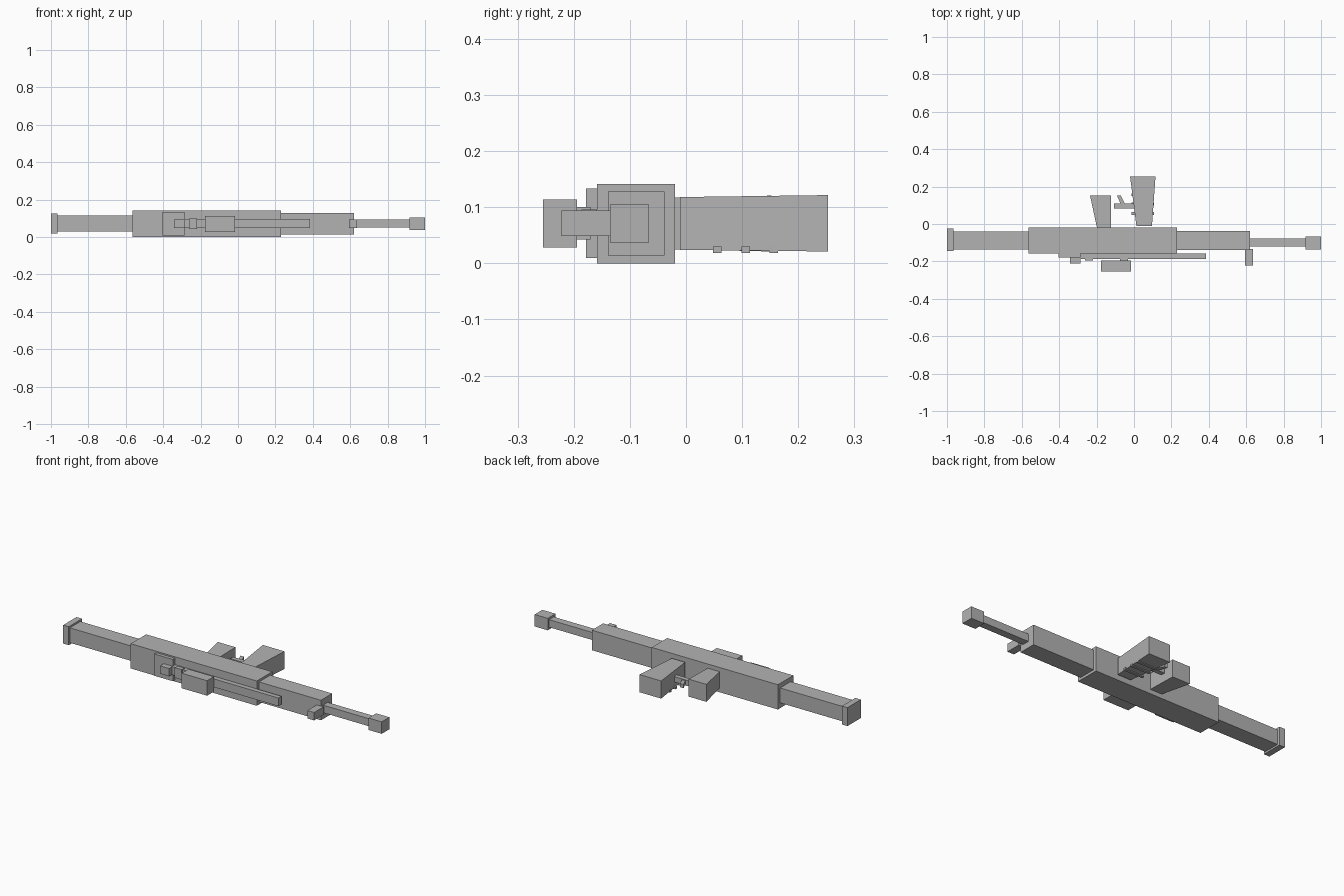
import bpy

grey = bpy.data.materials.new("plain grey")
grey.diffuse_color = (0.45, 0.45, 0.45, 1)


def taper(name, y0, x0, z0, y1, x1, z1):
    """Block running along y between two rectangles (x range, z range)."""
    verts = []
    for y, xr, zr in ((y0, x0, z0), (y1, x1, z1)):
        verts += [(xr[0], y, zr[0]), (xr[1], y, zr[0]),
                  (xr[1], y, zr[1]), (xr[0], y, zr[1])]
    faces = [(0, 1, 2, 3), (7, 6, 5, 4)]
    faces += [(i, i + 4, (i + 1) % 4 + 4, (i + 1) % 4) for i in range(4)]
    mesh = bpy.data.meshes.new(name)
    mesh.from_pydata(verts, [], faces)
    mesh.materials.append(grey)
    mesh.update()
    obj = bpy.data.objects.new(name, mesh)
    bpy.context.collection.objects.link(obj)
    return obj


def box(name, x, y, z):
    return taper(name, y[0], x, z, y[1], x, z)


# Main body along x
box("butt_plate", (-1.0, -0.965), (-0.145, -0.025), (0.02, 0.125))
box("stock", (-0.965, -0.565), (-0.135, -0.04), (0.03, 0.115))
box("receiver", (-0.565, 0.23), (-0.159, -0.02), (0.0, 0.141))
box("handguard", (0.23, 0.62), (-0.139, -0.038), (0.014, 0.128))
box("barrel", (0.62, 0.92), (-0.12, -0.078), (0.05, 0.093))
box("muzzle", (0.917, 1.0), (-0.135, -0.066), (0.037, 0.105))

# Sights, rail and scope
box("front_sight", (0.593, 0.635), (-0.222, -0.135), (0.049, 0.094))
box("sight_base", (-0.403, -0.286), (-0.178, -0.159), (0.009, 0.133))
box("rear_sight", (-0.343, -0.286), (-0.211, -0.178), (0.049, 0.094))
box("rail", (-0.29, 0.385), (-0.186, -0.159), (0.049, 0.096))
for i, x in enumerate((-0.262, -0.075)):
    box(f"scope_mount_{i + 1}", (x, x + 0.044), (-0.196, -0.17), (0.042, 0.1))
box("scope", (-0.176, -0.016), (-0.255, -0.194), (0.028, 0.1135))

# Grip and magazine widen away from the receiver
taper("grip", -0.02, (-0.198, -0.123), (0.025, 0.117),
      0.152, (-0.235, -0.123), (0.021, 0.1205))
taper("magazine", -0.011, (0.013, 0.096), (0.024, 0.118),
      0.2535, (-0.021, 0.115), (0.021, 0.1215))
for i, y in enumerate((0.048, 0.099, 0.149)):
    box(f"magazine_rib_{i + 1}", (-0.013, 0.108), (y, y + 0.015), (0.018, 0.03))

# Trigger
box("trigger_guard", (-0.107, 0.01), (0.083, 0.109), (0.055, 0.086))
taper("trigger", 0.1, (-0.068, -0.045), (0.06, 0.081),
      0.152, (-0.091, -0.07), (0.06, 0.081))
